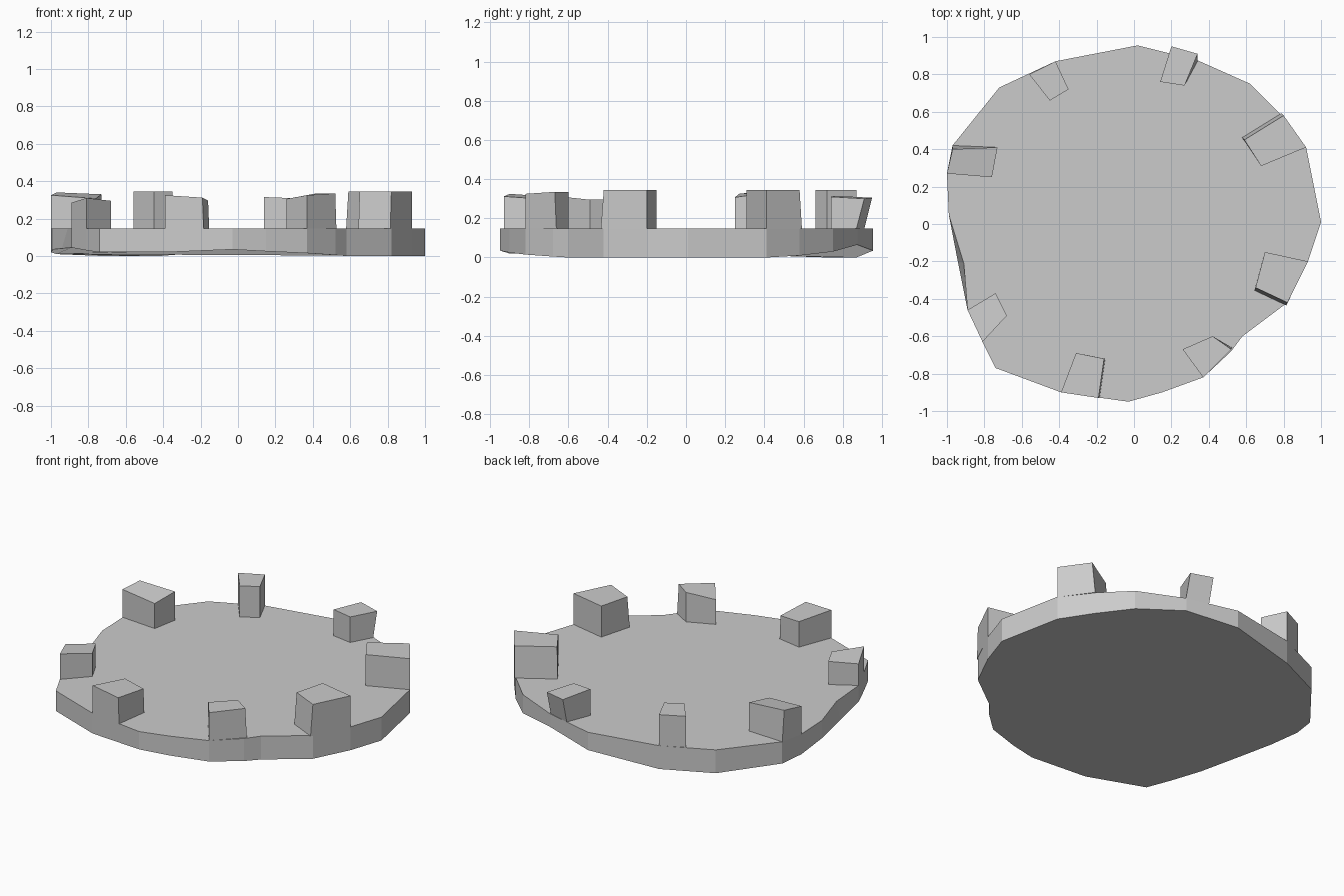
import bpy

TOP = 0.148


def mesh_object(name, verts, faces):
    me = bpy.data.meshes.new(name)
    me.from_pydata(verts, [], faces)
    me.update()
    ob = bpy.data.objects.new(name, me)
    bpy.context.collection.objects.link(ob)
    return ob


# Platform: irregular rim (x, y, height of the lower wall edge), counterclockwise
rim = [(1.0, 0.01, 0), (0.92, 0.41, 0), (0.79, 0.58, 0.01), (0.62, 0.75, 0.03),
       (0.34, 0.875, 0.065), (0.02, 0.955, 0.035), (-0.42, 0.87, 0),
       (-0.72, 0.73, 0), (-0.97, 0.42, 0.01), (-1.0, 0.27, 0.02),
       (-0.99, 0.05, 0.035), (-0.942, -0.20, 0.04), (-0.89, -0.46, 0.045),
       (-0.81, -0.63, 0.03), (-0.74, -0.77, 0.02), (-0.39, -0.90, 0.02),
       (-0.03, -0.95, 0.035), (0.15, -0.90, 0.025), (0.37, -0.82, 0.015),
       (0.52, -0.68, 0.005), (0.58, -0.60, 0), (0.82, -0.42, 0), (0.93, -0.20, 0)]
n = len(rim)
verts = [(x, y, TOP) for x, y, z in rim] + rim
verts[11] = (-0.91, -0.21, TOP)  # dent in the upper left rim
faces = [tuple(range(n)), tuple(range(2 * n - 1, n - 1, -1))]
for i in range(n):
    j = (i + 1) % n
    faces.append((i, n + i, n + j, j))
mesh_object("platform", verts, faces)

# Battlement blocks: top corners (x, y, z), clockwise; shift of the foot; shifted corners
blocks = [
    ([(.20, .95, .305), (.34, .91, .30), (.27, .74, .31), (.14, .76, .315)], (0, -.04), (0, 1)),
    ([(.80, .58, .345), (.92, .41, .345), (.68, .31, .345), (.59, .45, .345)], (-.012, .012), (0, 3)),
    ([(.70, -.15, .345), (.93, -.20, .345), (.82, -.42, .345), (.65, -.34, .345)], (-.006, -.015), (2, 3)),
    ([(.42, -.60, .335), (.52, -.67, .335), (.37, -.82, .325), (.26, -.67, .305)], (.006, .008), (1,)),
    ([(-.31, -.69, .31), (-.16, -.72, .297), (-.19, -.93, .312), (-.39, -.90, .325)], (.006, 0), (1, 2)),
    ([(-.74, -.37, .295), (-.68, -.49, .295), (-.81, -.63, .31), (-.89, -.46, .285)], (0, 0), ()),
    ([(-.97, .40, .34), (-.73, .41, .33), (-.76, .25, .307), (-1.0, .27, .325)], (0, .02), (0,)),
    ([(-.56, .80, .345), (-.42, .87, .345), (-.35, .72, .345), (-.45, .66, .345)], (0, 0), ()),
]
for k, (top, (dx, dy), moved) in enumerate(blocks):
    foot = [(x + dx * (i in moved), y + dy * (i in moved), TOP - 0.002)
            for i, (x, y, z) in enumerate(top)]
    sides = [(i, (i + 1) % 4, 4 + (i + 1) % 4, 4 + i) for i in range(4)]
    mesh_object(f"battlement_{k + 1}", top + foot, [(3, 2, 1, 0), (4, 5, 6, 7)] + sides)
